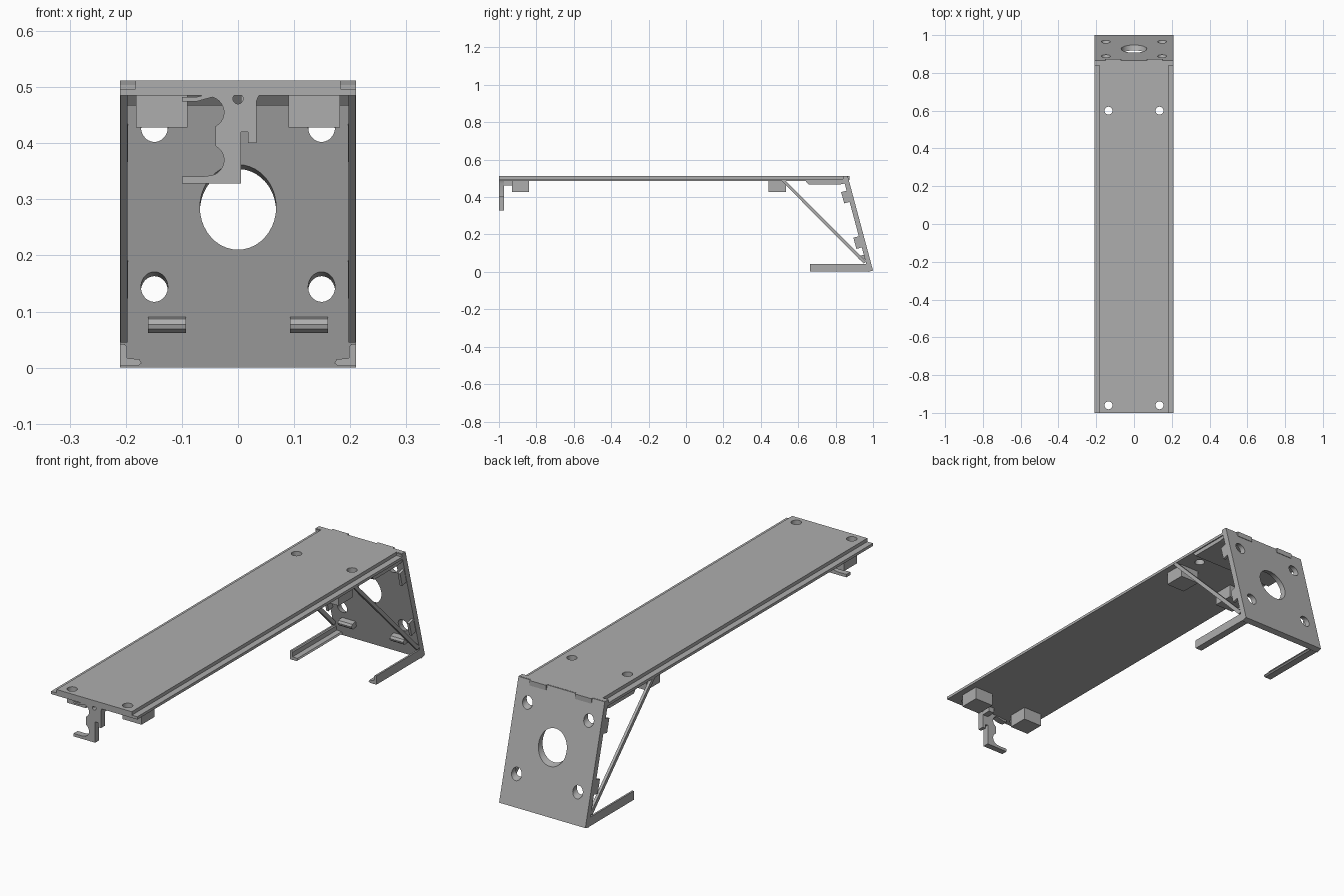
import bpy, bmesh, math
from mathutils import Vector, Matrix

if "Cube" in bpy.data.objects:
    bpy.data.objects.remove(bpy.data.objects["Cube"], do_unlink=True)

grey = bpy.data.materials.new("plain grey")
grey.use_nodes = True
grey.diffuse_color = (0.42, 0.42, 0.42, 1)
grey.node_tree.nodes["Principled BSDF"].inputs["Base Color"].default_value = grey.diffuse_color

TILT = math.radians(15)
S, C = math.sin(TILT), math.cos(TILT)


def finish(name, bm):
    bmesh.ops.recalc_face_normals(bm, faces=bm.faces)
    mesh = bpy.data.meshes.new(name)
    bm.to_mesh(mesh)
    bm.free()
    mesh.materials.append(grey)
    obj = bpy.data.objects.new(name, mesh)
    bpy.context.collection.objects.link(obj)
    return obj


def prism(name, points, lo, hi, axis="x"):
    """Extrude a profile: (y, z) along x, or (x, z) along y."""
    place = (lambda p: (lo, *p)) if axis == "x" else (lambda p: (p[0], lo, p[1]))
    bm = bmesh.new()
    face = bm.faces.new([bm.verts.new(place(p)) for p in points])
    new = bmesh.ops.extrude_face_region(bm, geom=[face])["geom"]
    move = Vector((hi - lo, 0, 0) if axis == "x" else (0, hi - lo, 0))
    bmesh.ops.translate(bm, verts=[v for v in new if isinstance(v, bmesh.types.BMVert)], vec=move)
    return finish(name, bm)


def box(name, x, y, z):
    return prism(name, [(y[0], z[0]), (y[1], z[0]), (y[1], z[1]), (y[0], z[1])], *x)


def drill(obj, holes, angle):
    """Cut round holes given as (centre, radius); angle turns the drill about x."""
    bm = bmesh.new()
    for centre, radius in holes:
        turn = Matrix.Translation(centre) @ Matrix.Rotation(angle, 4, "X")
        bmesh.ops.create_cone(bm, cap_ends=True, segments=40, radius1=radius,
                              radius2=radius, depth=0.12, matrix=turn)
    cutter = finish("hole_cutter", bm)
    cutter.hide_render = True
    mod = obj.modifiers.new("holes", "BOOLEAN")
    mod.operation, mod.solver, mod.object = "DIFFERENCE", "EXACT", cutter
    bpy.context.view_layer.objects.active = obj
    bpy.ops.object.modifier_apply(modifier=mod.name)
    bpy.data.objects.remove(cutter, do_unlink=True)
    bpy.ops.object.select_all(action="DESELECT")
    obj.select_set(True)
    bpy.ops.object.shade_smooth_by_angle(angle=math.radians(30))


def on_back(s, d):
    """Point s up the tilted back panel and d inward from its outer face."""
    return (1 - S * s - C * d, 0.007 + C * s - S * d)


def arc(cx, cz, r, start, end, n=10):
    return [(cx + r * math.cos(math.radians(start + (end - start) * i / n)),
             cz + r * math.sin(math.radians(start + (end - start) * i / n))) for i in range(n + 1)]


# Long top panel with stepped side edges, full width at the back
step = [(-0.21, 0.485), (0.21, 0.485), (0.21, 0.497), (0.183, 0.497),
        (0.183, 0.512), (-0.183, 0.512), (-0.183, 0.497), (-0.21, 0.497)]
top = prism("top_panel", step, -1, 0.862, "y")
drill(top, [((x, y, 0.5), 0.021) for x in (-0.135, 0.135) for y in (-0.96, 0.6)], 0)
for side, sx in (("left", 1), ("right", -1)):
    box("edge_end_" + side, sorted((sx * 0.183, sx * 0.21)), (0.84, 0.862), (0.497, 0.512))

# Tilted back panel with large centre hole and four corner holes
back = prism("back_panel", [(1, 0.007), (0.865, 0.511), (0.838, 0.511), (0.975, 0)], -0.21, 0.21)


def back_hole(x, z, r):
    return ((x, 0.987 - math.tan(TILT) * (z - 0.007), z), r)


drill(back, [back_hole(0, 0.282, 0.068)] +
      [back_hole(x, z, 0.024) for x in (-0.149, 0.149) for z in (0.14, 0.425)],
      -math.pi / 2 - TILT + math.pi)

# Stiffener under the joint of the two panels
prism("joint_stiffener", [(0.64, 0.485), (0.655, 0.467), (0.82, 0.467), (0.86, 0.475), (0.86, 0.485)],
      -0.205, 0.205)

for side, sx in (("left", 1), ("right", -1)):
    def span(a, b):
        return sorted((sx * a, sx * b))

    # Mounting blocks under the top panel
    box("front_block_" + side, span(0.09, 0.182), (-0.93, -0.84), (0.428, 0.486))
    box("rear_block_" + side, span(0.09, 0.182), (0.44, 0.535), (0.428, 0.486))

    # Joint tabs along the back edge
    box("joint_tab_" + side, span(0.07, 0.15), (0.85, 0.873), (0.49, 0.512))

    # Diagonal strut
    prism("strut_" + side, [(0.51, 0.487), (0.95, 0.045), (0.965, 0.055), (0.532, 0.487)],
          *span(0.197, 0.209))

    # Angle-section foot rail
    ell = [(0.21, 0.003), (0.178, 0.003), (0.172, 0.008), (0.176, 0.015), (0.198, 0.017),
           (0.198, 0.037), (0.202, 0.042), (0.21, 0.042)]
    prism("foot_rail_" + side, [(sx * x, z) for x, z in ell], 0.663, 0.976, "y")

    # Side tabs on the back panel
    for level, s in (("lower", 0.135), ("upper", 0.387)):
        tab = [on_back(s, 0.02), on_back(s + 0.062, 0.02), on_back(s + 0.062, 0.056), on_back(s, 0.056)]
        prism(level + "_side_tab_" + side, tab, *span(0.196, 0.208))

    # Small catch near the foot of the back panel
    catch = [(0.07, 0.02), (0.093, 0.02), (0.096, 0.05), (0.088, 0.058), (0.08, 0.058), (0.07, 0.05)]
    prism("catch_" + side, [on_back(*p) for p in catch], *span(0.093, 0.16))

# Hanging cable hook at the front edge
outline = [(-0.1, 0.328), (0.005, 0.328), (0.005, 0.42), (0.018, 0.42), (0.018, 0.4),
           (0.033, 0.4), (0.033, 0.475), (0.038, 0.487), (-0.055, 0.487), (-0.075, 0.482),
           (-0.1, 0.482), (-0.1, 0.474), (-0.075, 0.474)]
outline += arc(-0.053, 0.455, 0.028, 75, -62)
outline += arc(-0.053, 0.37, 0.028, 62, -75)
outline += [(-0.06, 0.341), (-0.1, 0.341)]
hook = prism("cable_hook", outline, -1, -0.972, "y")
drill(hook, [((0, -0.986, 0.479), 0.009)], math.pi / 2)
box("hook_brace", (0.005, 0.033), (-0.975, -0.93), (0.462, 0.486))
